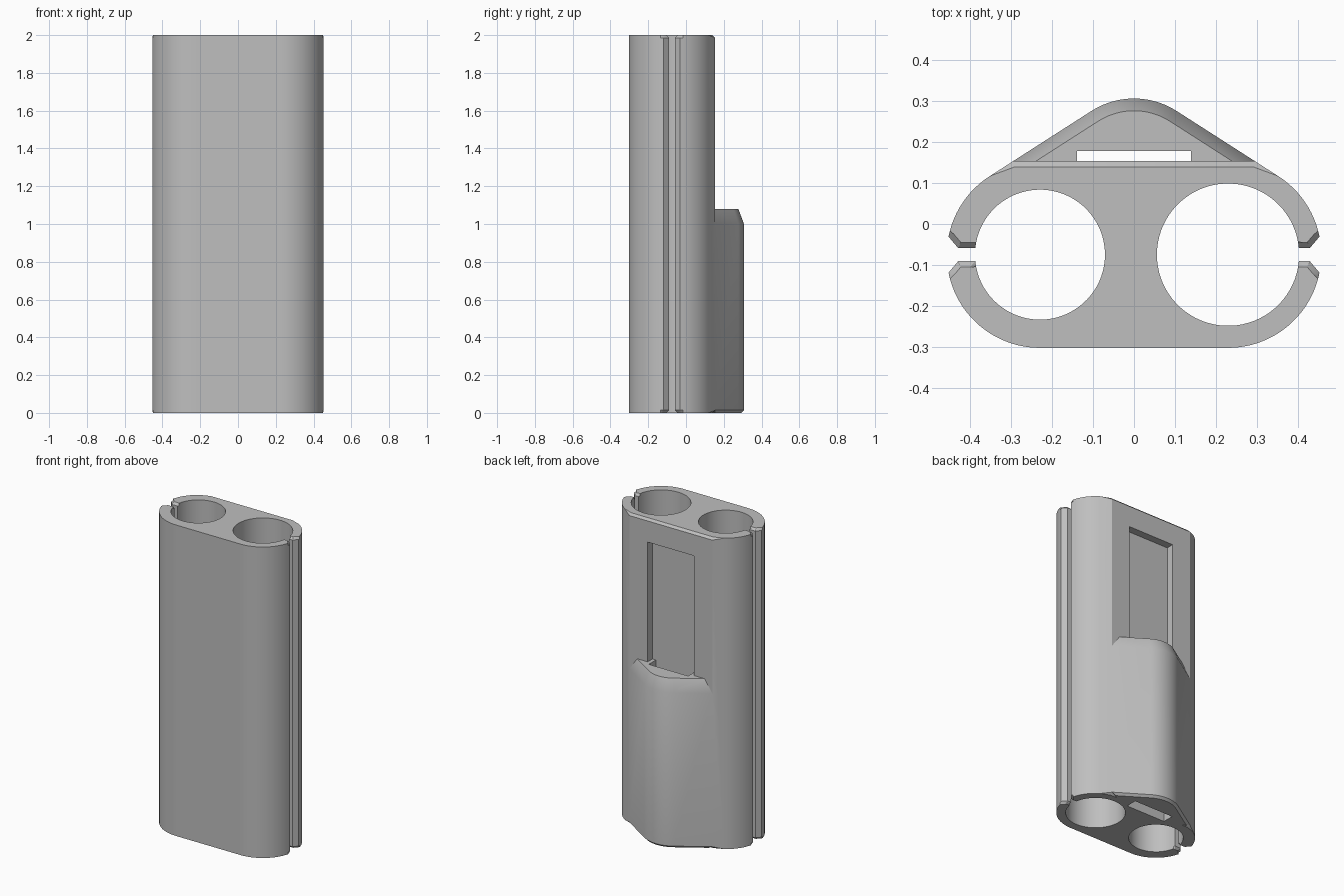
import bpy, bmesh
from math import sin, cos, asin, radians, pi, sqrt

if "Cube" in bpy.data.objects:
    bpy.data.objects.remove(bpy.data.objects["Cube"])

TUBE_X, TUBE_Y, OUTER = 0.23, -0.075, 0.228
NX, NY = 0.539, 0.842            # direction the sloping back sides face
BACK, APEX_R, APEX_Y = 0.154, 0.193, 0.114
LEDGE, RIM = 1.08, 0.014


def arc(cx, cy, r, a, b, n):
    return [(cx + r * cos(a + (b - a) * i / n), cy + r * sin(a + (b - a) * i / n))
            for i in range(n + 1)]


def slope_x(inset):
    """x where the sloping side meets the flat back."""
    plane = OUTER - inset + NX * TUBE_X + NY * TUBE_Y
    return (plane - NY * BACK) / NX


def half_section(bore):
    """One side of the body outline: shell, slit with flared mouth, open bore."""
    mouth, gap = asin(0.044 / OUTER), asin(0.016 / bore)
    pts = arc(TUBE_X, TUBE_Y, OUTER, -pi / 2, -mouth, 20)
    pts.append((0.43, TUBE_Y - 0.016))
    pts += arc(TUBE_X, TUBE_Y, bore, -gap, gap - 2 * pi, 72)
    pts.append((0.43, TUBE_Y + 0.016))
    pts += arc(TUBE_X, TUBE_Y, OUTER, mouth, asin(NY), 12)
    pts.append((slope_x(0), BACK))
    return pts


def bulge_section(inset):
    a = asin(NY)
    x = slope_x(inset)
    return ([(0.22, 0.12), (x, BACK)]
            + arc(0, APEX_Y, APEX_R - inset, a, pi - a, 20)
            + [(-x, BACK), (-0.22, 0.12)])


def loft(name, layers):
    """Closed solid through matching outlines, each given with its height."""
    bm = bmesh.new()
    rings = [[bm.verts.new((x, y, z)) for x, y in pts] for pts, z in layers]
    for low, high in zip(rings, rings[1:]):
        for i in range(len(low)):
            bm.faces.new((low[i - 1], low[i], high[i], high[i - 1]))
    bm.faces.new(rings[0][::-1])
    bm.faces.new(rings[-1])
    return bm, name


def finish(bm, name):
    bmesh.ops.recalc_face_normals(bm, faces=bm.faces)
    mesh = bpy.data.meshes.new(name)
    bm.to_mesh(mesh)
    bm.free()
    obj = bpy.data.objects.new(name, mesh)
    bpy.context.collection.objects.link(obj)
    return obj


def box(name, w, y0, y1, z0, z1):
    pts = [(-w, y0), (w, y0), (w, y1), (-w, y1)]
    return finish(*loft(name, [(pts, z0), (pts, z1)]))


# Twin tube body with chamfered rims
right = half_section(0.174)
left = [(-x, y) for x, y in reversed(half_section(0.159))]
outline = right + left
bm, name = loft("twin_tube_holder", [(outline, 0), (outline, 2)])
rims = [e for e in bm.edges if abs(e.verts[0].co.z - e.verts[1].co.z) < 0.001]
bmesh.ops.bevel(bm, geom=rims, offset=RIM, segments=1, affect='EDGES')
body = finish(bm, name)

# Rounded back pocket with a sloping upper edge
pocket = finish(*loft("back_pocket", [
    (bulge_section(RIM), 0), (bulge_section(0), RIM),
    (bulge_section(0), LEDGE - 0.08), (bulge_section(0.03), LEDGE)]))

# Recessed window and the slot running down through the pocket
window = box("window_cutter", 0.165, 0.105, 0.25, LEDGE, 1.85)
slot = box("slot_cutter", 0.14, 0.105, 0.178, -0.1, LEDGE + 0.1)

helpers = [(pocket, 'UNION'), (window, 'DIFFERENCE'), (slot, 'DIFFERENCE')]
for tool, operation in helpers:
    tool.hide_render = True
    mod = body.modifiers.new(tool.name, 'BOOLEAN')
    mod.operation, mod.solver, mod.object = operation, 'EXACT', tool

# Bake the joins and drop the helpers
bpy.context.view_layer.update()
graph = bpy.context.evaluated_depsgraph_get()
joined = bpy.data.meshes.new_from_object(body.evaluated_get(graph))
body.modifiers.clear()
body.data = joined
for tool, operation in helpers:
    bpy.data.objects.remove(tool)

# Plain grey plastic, smooth curves with sharp edges
grey = bpy.data.materials.new("grey_plastic")
grey.use_nodes = True
colour = (0.52, 0.52, 0.52, 1)
grey.diffuse_color = colour
grey.node_tree.nodes["Principled BSDF"].inputs["Base Color"].default_value = colour
joined.materials.clear()
joined.materials.append(grey)
for face in joined.polygons:
    face.material_index = 0
    face.use_smooth = True
joined.set_sharp_from_angle(angle=radians(25))
